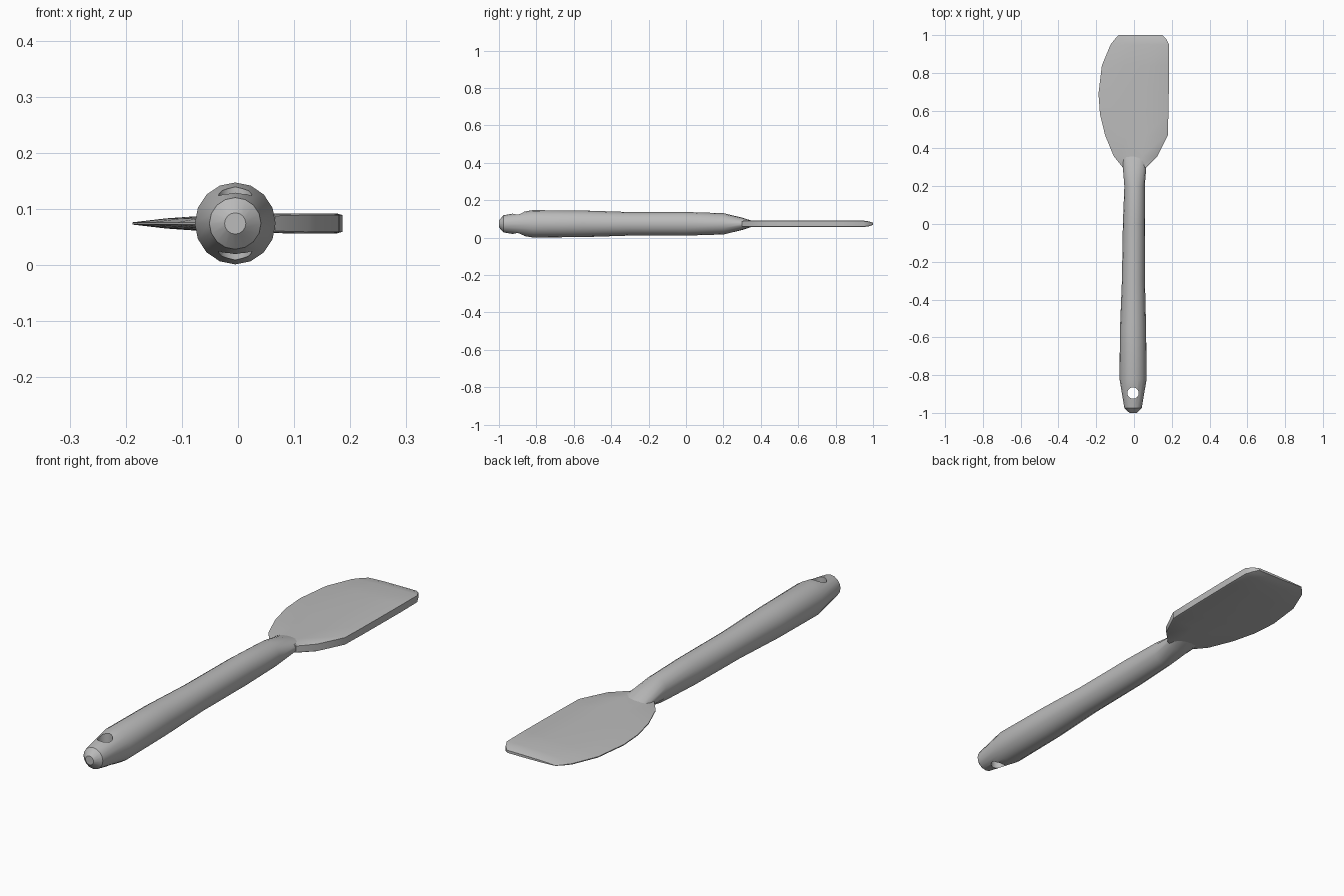
import bpy, bmesh, math

cube = bpy.data.objects.get("Cube")
if cube:
    bpy.data.objects.remove(cube, do_unlink=True)

MID_Z = 0.074

grey = bpy.data.materials.new("plain grey")
grey.use_nodes = True
colour = (0.5, 0.5, 0.5, 1)
grey.diffuse_color = colour
grey.node_tree.nodes["Principled BSDF"].inputs["Base Color"].default_value = colour


def loft(name, rings):
    """Skin a list of equal-length closed rings and cap both ends."""
    bm = bmesh.new()
    loops = [[bm.verts.new(p) for p in ring] for ring in rings]
    n = len(loops[0])
    for a, b in zip(loops, loops[1:]):
        for i in range(n):
            j = (i + 1) % n
            bm.faces.new((a[i], a[j], b[j], b[i]))
    bm.faces.new(loops[0])
    bm.faces.new(loops[-1])
    bmesh.ops.recalc_face_normals(bm, faces=bm.faces)
    mesh = bpy.data.meshes.new(name)
    bm.to_mesh(mesh)
    bm.free()
    obj = bpy.data.objects.new(name, mesh)
    bpy.context.collection.objects.link(obj)
    mesh.materials.append(grey)
    return obj


def ellipse(y, cx, rx, rz, sides=16):
    angles = [2 * math.pi * i / sides for i in range(sides)]
    return [(cx + rx * math.cos(a), y, MID_Z + rz * math.sin(a)) for a in angles]


# Handle: y, centre x, half width, half height
handle = loft("handle", [ellipse(*s) for s in [
    (-1.0, -0.005, 0.019, 0.019), (-0.975, -0.005, 0.046, 0.046),
    (-0.82, -0.005, 0.072, 0.073), (-0.55, -0.005, 0.069, 0.071),
    (-0.3, -0.003, 0.061, 0.063), (0.0, 0.0, 0.059, 0.063),
    (0.2, 0.003, 0.054, 0.057), (0.3, 0.003, 0.062, 0.033),
    (0.36, 0.003, 0.066, 0.014)]])

# Hanging hole through the handle end
bpy.ops.mesh.primitive_cylinder_add(vertices=16, radius=0.03, depth=0.4,
                                    location=(-0.005, -0.895, MID_Z))
cutter = bpy.context.object
cutter.name = "hole_cutter"
cutter.hide_render = True
cut = handle.modifiers.new("hole", 'BOOLEAN')
cut.object = cutter
cut.solver = 'EXACT'
bpy.context.view_layer.objects.active = handle
bpy.ops.object.modifier_apply(modifier="hole")
bpy.data.objects.remove(cutter, do_unlink=True)


# Blade section: thin on the scraping edge, thick on the straight edge
def blade_ring(y, left, right, thick):
    profile = [(0, 0.002), (0.16, 0.009), (0.35, 0.014), (0.65, 0.017),
               (0.97, 0.018), (1, 0.015)]
    top = [(left + t * (right - left), y, MID_Z + h * thick) for t, h in profile]
    bottom = [(x, y, 2 * MID_Z - z) for x, y, z in reversed(top)]
    return top + bottom


# Blade: y, left edge x, right edge x, thickness factor
blade = loft("blade", [blade_ring(*s) for s in [
    (0.3, -0.06, 0.066, 0.9), (0.36, -0.108, 0.125, 1), (0.47, -0.153, 0.179, 1),
    (0.58, -0.18, 0.182, 1), (0.69, -0.188, 0.184, 1), (0.84, -0.17, 0.186, 1),
    (0.95, -0.124, 0.186, 0.95), (0.98, -0.1, 0.17, 0.7), (1.0, -0.08, 0.15, 0.3)]])

# Smooth shading with sharp rims
for obj in (handle, blade):
    bpy.ops.object.select_all(action='DESELECT')
    obj.select_set(True)
    bpy.context.view_layer.objects.active = obj
    bpy.ops.object.shade_smooth_by_angle(angle=math.radians(35))
